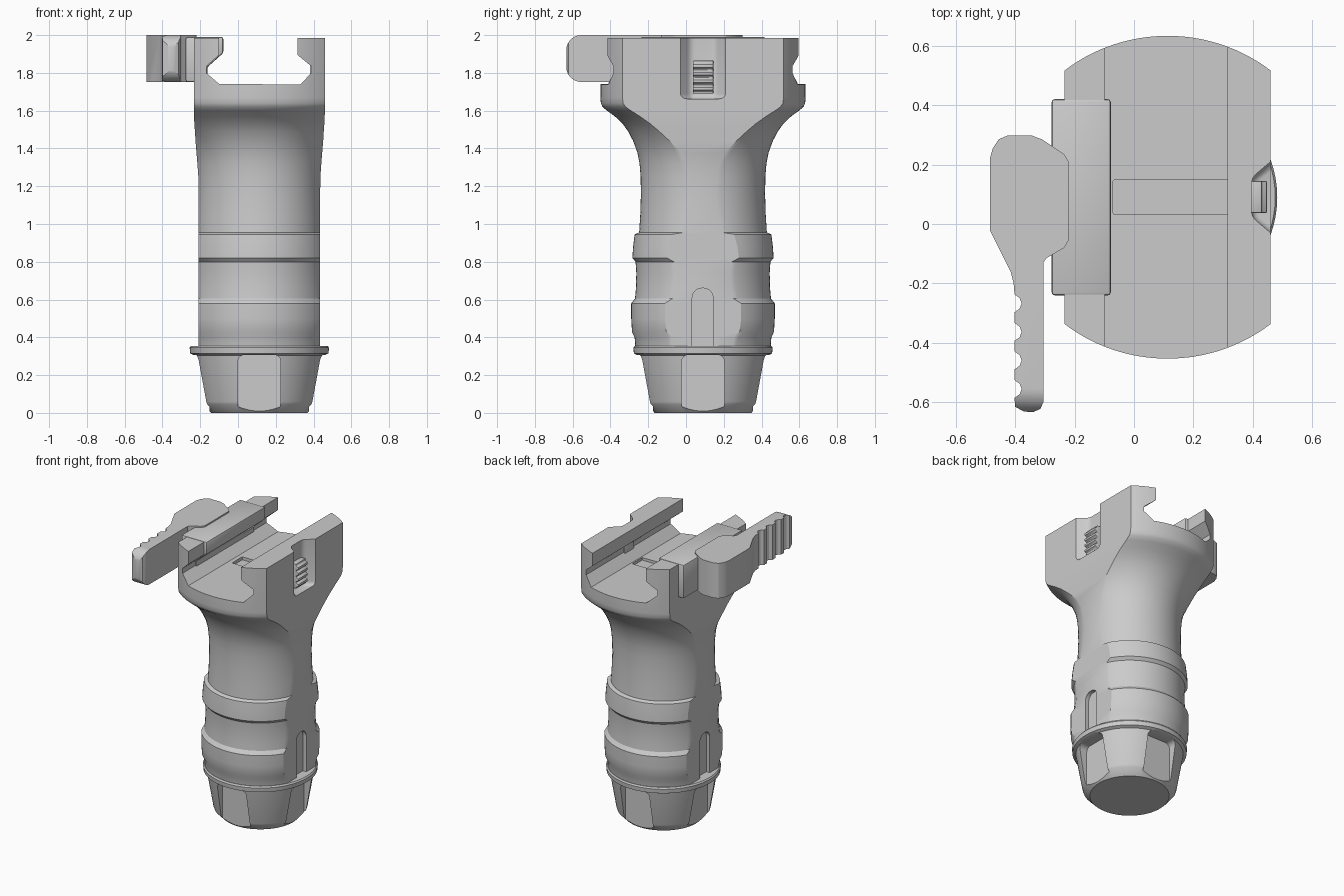
import bpy, bmesh, math

if "Cube" in bpy.data.objects:
    bpy.data.objects.remove(bpy.data.objects["Cube"])

CX, CY = 0.113, 0.09      # vertical axis of the grip


def make(name, verts, faces):
    me = bpy.data.meshes.new(name)
    me.from_pydata(verts, [], faces)
    bm = bmesh.new()
    bm.from_mesh(me)
    bmesh.ops.recalc_face_normals(bm, faces=bm.faces)
    bm.to_mesh(me)
    bm.free()
    ob = bpy.data.objects.new(name, me)
    bpy.context.collection.objects.link(ob)
    return ob


def loft(name, rings):
    """Skin a stack of closed rings and cap both ends."""
    n = len(rings[0])
    faces = [(k * n + i, k * n + (i + 1) % n, (k + 1) * n + (i + 1) % n, (k + 1) * n + i)
             for k in range(len(rings) - 1) for i in range(n)]
    last = (len(rings) - 1) * n
    faces += [tuple(range(n))[::-1], tuple(range(last, last + n))]
    return make(name, [p for r in rings for p in r], faces)


def prism(name, pts, axis, lo, hi):
    """Extrude a 2D outline along an axis."""
    place = {'x': lambda p, h: (h, p[0], p[1]),
             'y': lambda p, h: (p[0], h, p[1]),
             'z': lambda p, h: (p[0], p[1], h)}[axis]
    return loft(name, [[place(p, h) for p in pts] for h in (lo, hi)])


def rounded_rect(u0, u1, v0, v1, r, n=6):
    pts = []
    for k, (u, v) in enumerate([(u1 - r, v1 - r), (u0 + r, v1 - r), (u0 + r, v0 + r), (u1 - r, v0 + r)]):
        for i in range(n + 1):
            a = math.pi / 2 * (k + i / n)
            pts.append((u + r * math.cos(a), v + r * math.sin(a)))
    return pts


def apply(ob, mod):
    bpy.context.view_layer.objects.active = ob
    bpy.ops.object.modifier_apply(modifier=mod.name)


def boolean(ob, cutter, op='DIFFERENCE'):
    m = ob.modifiers.new("bool", 'BOOLEAN')
    m.operation, m.solver, m.object = op, 'EXACT', cutter
    apply(ob, m)
    bpy.data.objects.remove(cutter)


def bevel(ob, width, seg=2):
    m = ob.modifiers.new("bevel", 'BEVEL')
    m.width, m.segments, m.limit_method, m.angle_limit = width, seg, 'ANGLE', math.radians(40)
    apply(ob, m)
    return ob


def smooth(ob, deg=30):
    bpy.ops.object.select_all(action='DESELECT')
    ob.select_set(True)
    bpy.context.view_layer.objects.active = ob
    bpy.ops.object.shade_smooth_by_angle(angle=math.radians(deg))


# Grip body: ellipses clipped by flat sides, (z, half width, ellipse rx, ellipse ry)
rows = [(.33, .322, .357, .357), (.40, .322, .362, .362), (.43, .322, .376, .376),
        (.50, .322, .380, .380), (.58, .322, .380, .380), (.605, .322, .360, .360),
        (.66, .322, .355, .355), (.74, .322, .353, .353), (.80, .322, .357, .357),
        (.82, .322, .374, .374), (.88, .322, .370, .370), (.945, .322, .362, .362),
        (.955, .322, .338, .338), (1.05, .322, .332, .332), (1.15, .322, .329, .329),
        (1.25, .323, .332, .330), (1.32, .328, .340, .336), (1.38, .333, .355, .348),
        (1.44, .338, .385, .370), (1.49, .341, .420, .396), (1.53, .344, .455, .425),
        (1.57, .346, .495, .467), (1.60, .347, .525, .508), (1.62, .347, .545, .532),
        (1.64, .347, .557, .541), (1.67, .347, .56, .543), (1.985, .347, .56, .543)]


def section(z, hx, rx, ry, n=32):
    t = math.asin(hx / rx)
    arc = [(rx * math.sin(a), ry * math.cos(a)) for a in (-t + 2 * t * i / n for i in range(n + 1))]
    ring = [(x, -y) for x, y in arc] + [(x, y) for x, y in reversed(arc)]
    return [(CX + x, CY + y, z) for x, y in ring]


body = loft("grip_body", [section(*r) for r in rows])

# Rail channel, floor groove, button pocket and side slots
channel = [(-.10, 2.1), (-.10, 1.895), (-.168, 1.835), (-.168, 1.80), (-.10, 1.742),
           (.33, 1.738), (.388, 1.80), (.388, 1.835), (.315, 1.895), (.315, 2.1)]
boolean(body, prism("channel_cut", channel, 'y', -1, 1))
boolean(body, prism("groove_cut", rounded_rect(-.07, .32, .033, .148, .005), 'z', 1.72, 1.76))
pocket = prism("pocket_cut", [(.52, -.08), (.395, .025), (.395, .155), (.52, .26)], 'z', 1.663, 2.2)
boolean(body, bevel(pocket, .025, 4))
for s in (-1, 1):
    xs = sorted((CX + s * .295, CX + s * .5))
    boolean(body, prism("slot_cut", rounded_rect(.033, .143, .2, .66, .05), 'x', *xs))
smooth(body)

# Base cap: turned profile with four flat scallops
profile = [(.255, 0), (.298, .045), (.303, .06), (.345, .305), (.366, .315), (.369, .345), (.362, .355)]
cap = loft("base_cap", [[(CX + r * math.cos(a), CY + r * math.sin(a), z)
                         for a in (2 * math.pi * i / 72 for i in range(72))] for r, z in profile])
for axis, c, d in (('x', CY, CX), ('y', CX, CY)):
    for s in (-1, 1):
        lo, hi = sorted((d + s * .264, d + s * .6))
        boolean(cap, prism("scallop_cut", rounded_rect(c - .113, c + .113, -.1, .307, .035), axis, lo, hi))
smooth(cap)

# Release button with ridges
ridges = [(.38, 1.865), (.38, 1.69), (.43, 1.69)]
for i in range(4):
    z = 1.70 + i * .04
    ridges += [(.43, z), (.447, z + .008), (.447, z + .024), (.43, z + .032)]
ridges += [(.43, 1.865)]
button = bevel(prism("release_button", ridges, 'y', .037, .145), .004)
smooth(button)

# Clamp bar in the left rail
clamp_profile = [(-.277, 1.752), (-.277, 1.99), (-.078, 1.99), (-.078, 1.905), (-.162, 1.83), (-.162, 1.752)]
clamp = bevel(prism("clamp_bar", clamp_profile, 'y', -.24, .42), .01)
smooth(clamp)

# Lever: plan outline with finger notches, rounded at the tip
outline = [(-.485, -.02), (-.485, .22), (-.475, .255), (-.455, .285), (-.425, .298), (-.345, .298),
           (-.31, .285), (-.235, .235), (-.22, .21), (-.22, -.055), (-.235, -.08), (-.295, -.115),
           (-.305, -.13), (-.305, -.60), (-.315, -.622), (-.34, -.633), (-.37, -.631), (-.40, -.615)]
for i in range(4):
    y = -.585 + i * .096
    outline += [(-.402, y), (-.385, y + .012), (-.378, y + .03), (-.385, y + .048), (-.402, y + .06)]
outline += [(-.405, -.20), (-.415, -.16)]
lever = prism("clamp_lever", outline, 'z', 1.752, 2.0)
boolean(lever, prism("tip_round", rounded_rect(-.634, .6, 1.752, 2.0, .08, 10), 'x', -.8, 0), 'INTERSECT')
smooth(lever)
